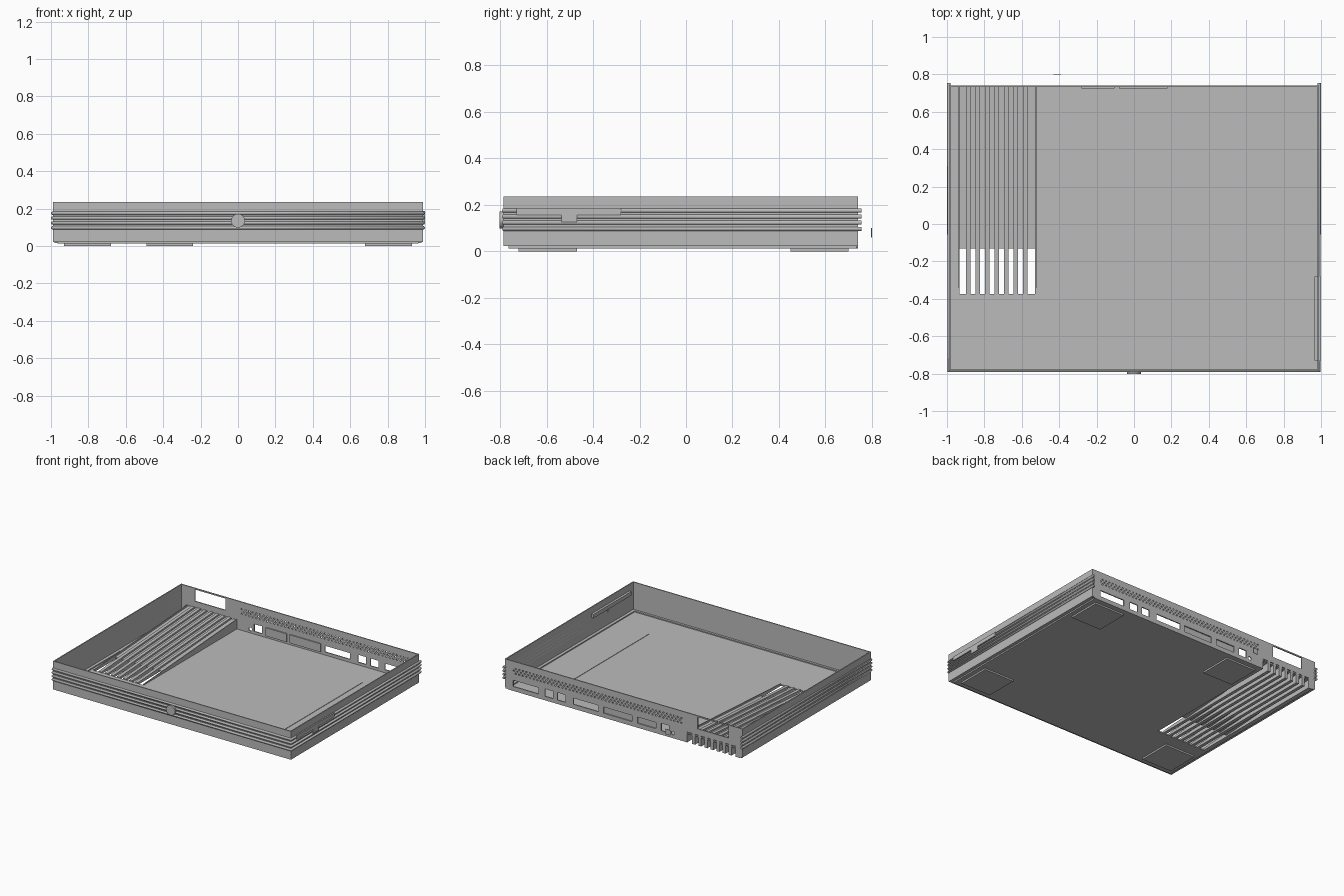
import bpy, bmesh, math
from mathutils import Matrix

old = bpy.data.objects.get("Cube")
if old:
    bpy.data.objects.remove(old, do_unlink=True)

grey = bpy.data.materials.new("Plain grey")
grey.use_nodes = True
grey.diffuse_color = (0.5, 0.5, 0.5, 1)
grey.node_tree.nodes["Principled BSDF"].inputs["Base Color"].default_value = (0.5, 0.5, 0.5, 1)


def finish(name, bm):
    bmesh.ops.recalc_face_normals(bm, faces=bm.faces)
    mesh = bpy.data.meshes.new(name)
    bm.to_mesh(mesh)
    bm.free()
    mesh.materials.append(grey)
    obj = bpy.data.objects.new(name, mesh)
    bpy.context.collection.objects.link(obj)
    return obj


def add_box(bm, x, y, z):
    """Box from (min, max) pairs."""
    size = [b - a for a, b in (x, y, z)]
    mid = [(a + b) / 2 for a, b in (x, y, z)]
    bmesh.ops.create_cube(bm, size=1, matrix=Matrix.Translation(mid) @ Matrix.Diagonal((*size, 1)))


def add_disc(bm, x, y, z, radius, depth, sides):
    """Cylinder lying along y."""
    place = Matrix.Translation((x, y, z)) @ Matrix.Rotation(math.pi / 2, 4, "X")
    bmesh.ops.create_cone(bm, cap_ends=True, segments=sides, radius1=radius,
                          radius2=radius, depth=depth, matrix=place)


def boxes(name, *dims):
    bm = bmesh.new()
    for d in dims:
        add_box(bm, *d)
    return finish(name, bm)


def add_prism(bm, x0, x1, profile):
    """Side profile of (y, z) points, extruded along x."""
    face = bm.faces.new([bm.verts.new((x0, y, z)) for y, z in profile])
    out = bmesh.ops.extrude_face_region(bm, geom=[face])["geom"]
    bmesh.ops.translate(bm, vec=(x1 - x0, 0, 0),
                        verts=[v for v in out if isinstance(v, bmesh.types.BMVert)])


def cut(obj, cutter):
    mod = obj.modifiers.new("Cutouts", "BOOLEAN")
    mod.operation = "DIFFERENCE"
    mod.solver = "EXACT"
    mod.object = cutter
    cutter.hide_render = True
    cutter.hide_viewport = True
    cutter.display_type = "WIRE"


FRONT, BACK, SIDE, TOP = -0.785, 0.74, 0.99, 0.235
WALL = 0.008
VENT = (-0.935, -0.525)

# Floor, with an opening for the vent
floor = boxes("floor", ((-0.965, 0.965), (-0.765, BACK), (0.012, 0.022)))
cut(floor, boxes("floor_cutter", (VENT, (-0.375, 0.9), (-0.1, 0.1))))

# Step between floor and walls
boxes("floor_step",
      ((-SIDE, -0.96), (FRONT, BACK), (0.022, 0.03)),
      ((0.96, SIDE), (FRONT, BACK), (0.022, 0.03)),
      ((-0.96, 0.96), (FRONT, -0.76), (0.022, 0.03)))

# Walls
boxes("left_wall", ((SIDE - WALL, SIDE), (FRONT, BACK), (0.03, TOP)))
boxes("right_wall", ((-SIDE, WALL - SIDE), (FRONT, BACK), (0.03, TOP)))
boxes("front_wall", ((WALL - SIDE, SIDE - WALL), (FRONT, FRONT + WALL), (0.03, TOP)))
back = boxes("back_wall", ((WALL - SIDE, SIDE - WALL), (BACK - WALL, BACK), (0.015, TOP)))

# Back wall openings: vent exit, upper window, sockets, perforation
bm = bmesh.new()
depth = (BACK - 0.05, BACK + 0.05)
add_box(bm, VENT, depth, (0, 0.09))
add_box(bm, (-0.87, -0.615), depth, (0.137, 0.225))
wide_sockets = [(0.71, 0.92), (0.21, 0.42), (-0.07, 0.17), (-0.27, -0.115)]
for x in wide_sockets:
    add_box(bm, x, depth, (0.045, 0.092))
for x in (0.622, 0.518, -0.345):
    add_box(bm, (x - 0.033, x + 0.033), depth, (0.042, 0.098))
add_disc(bm, -0.41, BACK, 0.05, 0.014, 0.1, 12)
for row in range(3):
    for i in range(47):
        add_disc(bm, -0.48 + 0.03 * i + 0.015 * (row % 2), BACK, 0.146 + 0.018 * row, 0.0065, 0.1, 6)
cut(back, finish("back_cutter", bm))

# Closed backs of two sockets
boxes("socket_covers", *[((a - 0.01, b + 0.01), (BACK - 0.016, BACK - WALL), (0.038, 0.1))
                         for a, b in wide_sockets[2:]])

# Ribs running round three sides
curve = bpy.data.curves.new("side_ribs", "CURVE")
curve.dimensions = "3D"
curve.bevel_depth = 0.01
curve.bevel_resolution = 1
curve.use_fill_caps = True
for z in (0.097, 0.123, 0.149, 0.175):
    spline = curve.splines.new("POLY")
    spline.points.add(3)
    path = [(-SIDE, 0.755), (-SIDE, FRONT), (SIDE, FRONT), (SIDE, 0.755)]
    for point, (x, y) in zip(spline.points, path):
        point.co = (x, y, z, 1)
curve.materials.append(grey)
bpy.context.collection.objects.link(bpy.data.objects.new("side_ribs", curve))

# Round badge on the front
bm = bmesh.new()
add_disc(bm, 0, -0.793, 0.135, 0.037, 0.018, 32)
finish("front_badge", bm)

# Slot housing on the left side
boxes("slot_housing",
      ((0.965, 1.0), (-0.73, -0.28), (0.157, 0.186)),
      ((0.98, 1.0), (-0.535, -0.47), (0.127, 0.157)))

# Vent fins, rising towards the back
bm = bmesh.new()
ramp = [(-0.375, 0.012), (-0.375, 0.028), (BACK, 0.095), (BACK, 0.012)]
for i in range(7):
    x = -0.885 + 0.0505 * i
    add_prism(bm, x - 0.012, x + 0.012, ramp)
for x in VENT:
    add_prism(bm, x - 0.003, x + 0.003, ramp)
finish("vent_fins", bm)

# Sloping sheet between the fins
bm = bmesh.new()
add_prism(bm, *VENT, [(-0.13, 0.022), (-0.13, 0.03), (BACK, 0.083), (BACK, 0.075)])
finish("vent_sheet", bm)

# Feet
boxes("feet", *[((x - 0.125, x + 0.125), (y - 0.125, y + 0.125), (0, 0.013))
                for x, y in ((-0.805, -0.595), (0.805, -0.595), (0.805, 0.575), (-0.365, 0.575))])

# Thin ridge on the floor and loose tab behind the case
boxes("floor_ridge", ((0.673, 0.677), (-0.52, 0.51), (0.02, 0.025)))
boxes("rear_tab", ((-0.43, -0.39), (0.797, 0.8), (0.06, 0.1)))
